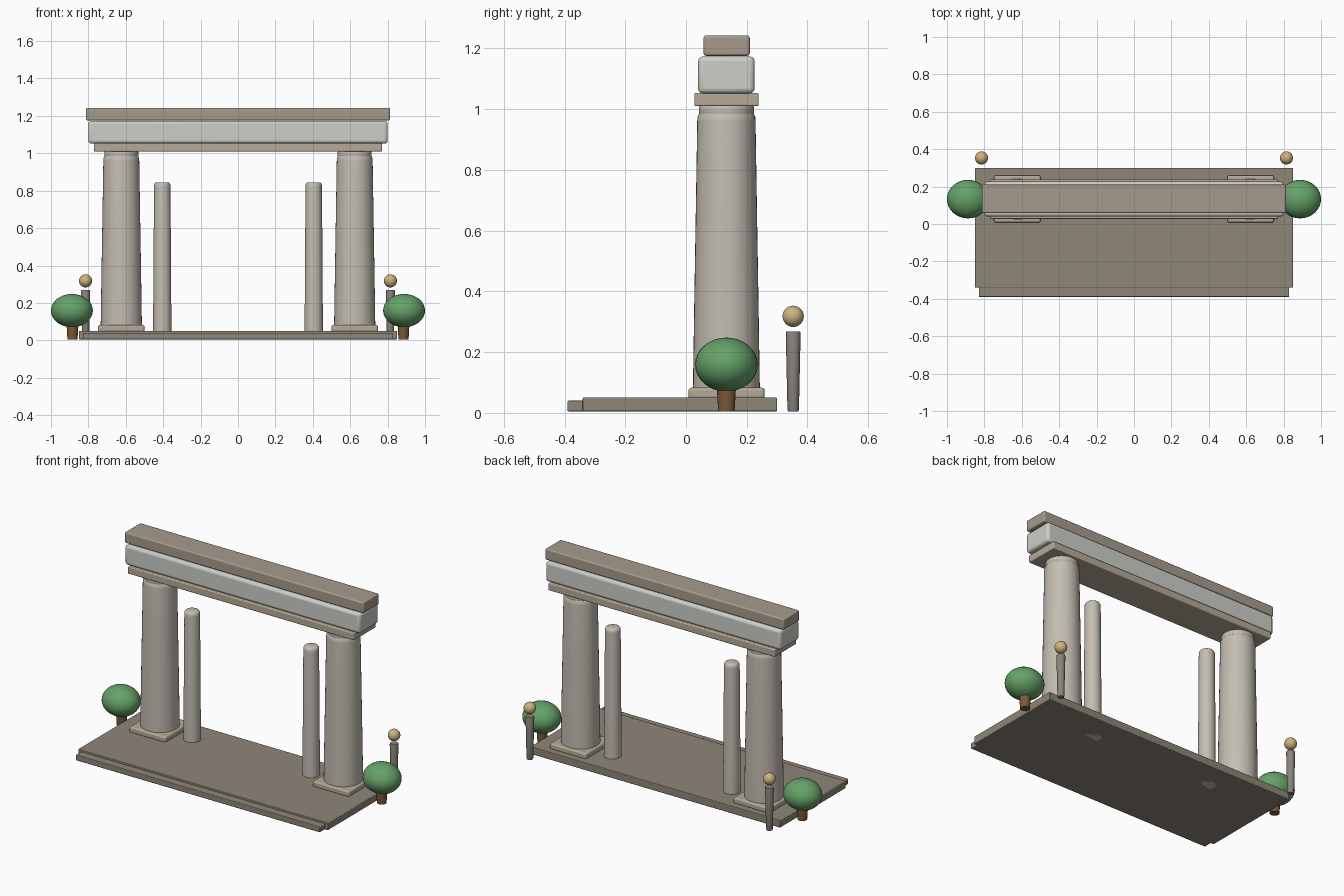
import bpy, math

if "Cube" in bpy.data.objects:
    bpy.data.objects.remove(bpy.data.objects["Cube"])


def material(name, r, g, b):
    m = bpy.data.materials.new(name)
    m.diffuse_color = (r, g, b, 1)
    m.use_nodes = True
    m.node_tree.nodes["Principled BSDF"].inputs["Base Color"].default_value = m.diffuse_color
    return m


PAVING = material("paving_stone", 0.27, 0.24, 0.19)
BEIGE = material("beige_stone", 0.46, 0.40, 0.31)
CORNICE = material("weathered_stone", 0.38, 0.33, 0.27)
SHAFT = material("pale_stone", 0.55, 0.51, 0.45)
WHITE = material("white_stone", 0.62, 0.62, 0.58)
GREEN = material("leaves", 0.13, 0.36, 0.14)
BROWN = material("bark", 0.20, 0.10, 0.04)
POST = material("post_stone", 0.25, 0.23, 0.20)
GOLD = material("lamp", 0.62, 0.45, 0.22)


def finish(name, mat):
    o = bpy.context.object
    o.name = name
    o.data.materials.append(mat)
    bpy.ops.object.shade_smooth_by_angle(angle=math.radians(35))
    return o


def box(name, x, y, z, bevel, mat):
    """Bevelled box from (min, max) ranges."""
    bpy.ops.mesh.primitive_cube_add(size=1, location=[sum(r) / 2 for r in (x, y, z)])
    bpy.context.object.scale = [r[1] - r[0] for r in (x, y, z)]
    bpy.ops.object.transform_apply(location=False, rotation=False, scale=True)
    o = finish(name, mat)
    b = o.modifiers.new("bevel", 'BEVEL')
    b.width, b.segments = bevel, 3
    return o


def lathe(name, profile, x, y, mat, n=40):
    """Solid of revolution from (radius, z) points."""
    verts = [(r * math.cos(2 * math.pi * i / n), r * math.sin(2 * math.pi * i / n), z)
             for r, z in profile for i in range(n)]
    faces = [(k * n + i, k * n + (i + 1) % n, (k + 1) * n + (i + 1) % n, (k + 1) * n + i)
             for k in range(len(profile) - 1) for i in range(n)]
    faces += [tuple(reversed(range(n))), tuple(range(len(verts) - n, len(verts)))]
    me = bpy.data.meshes.new(name)
    me.from_pydata(verts, [], faces)
    o = bpy.data.objects.new(name, me)
    o.location = (x, y, 0)
    bpy.context.collection.objects.link(o)
    bpy.ops.object.select_all(action='DESELECT')
    bpy.context.view_layer.objects.active = o
    o.select_set(True)
    return finish(name, mat)


def ball(name, loc, radii, mat):
    bpy.ops.mesh.primitive_uv_sphere_add(segments=32, ring_count=16, radius=1, location=loc)
    bpy.context.object.scale = radii
    bpy.ops.object.transform_apply(location=False, rotation=False, scale=True)
    return finish(name, mat)


CY = 0.133  # shared depth of columns and trees

# Platform and front step
box("platform", (-0.85, 0.85), (-0.34, 0.30), (0.005, 0.051), 0.004, PAVING)
box("front_step", (-0.83, 0.83), (-0.39, -0.33), (0.005, 0.04), 0.004, PAVING)

# Entablature
box("architrave", (-0.77, 0.77), (0.028, 0.239), (1.01, 1.054), 0.005, BEIGE)
box("frieze", (-0.80, 0.80), (0.04, 0.226), (1.052, 1.174), 0.016, WHITE)
box("cornice", (-0.813, 0.813), (0.058, 0.21), (1.176, 1.243), 0.008, CORNICE)

for s, side in ((-1, "left"), (1, "right")):
    # Main column on its plinth
    cx = s * 0.624
    box(side + "_plinth", (cx - 0.124, cx + 0.124), (0.008, 0.259), (0.045, 0.083), 0.01, BEIGE)
    lathe(side + "_column", [(0.110, 0.05), (0.110, 0.09), (0.106, 0.35), (0.101, 0.65),
                             (0.096, 0.96), (0.095, 0.975), (0.091, 0.982), (0.090, 0.986)],
          cx, CY, SHAFT)
    lathe(side + "_column_neck", [(0.088, 0.98), (0.091, 0.987), (0.091, 1.005), (0.088, 1.012)],
          cx, CY, SHAFT)
    # Slender inner column
    lathe(side + "_inner_column", [(0.049, 0.005), (0.049, 0.06), (0.044, 0.82), (0.043, 0.832),
                                   (0.038, 0.841), (0.030, 0.845)], s * 0.405, CY, SHAFT, 32)
    # Round shrub
    lathe(side + "_trunk", [(0.027, 0.005), (0.033, 0.11)], s * 0.885, CY, BROWN, 20)
    ball(side + "_foliage", (s * 0.888, CY, 0.159), (0.112, 0.103, 0.089), GREEN)
    # Lamp post behind the platform
    lathe(side + "_post", [(0.017, 0.005), (0.019, 0.012), (0.0245, 0.262), (0.023, 0.268)],
          s * 0.815, 0.353, POST, 20)
    ball(side + "_lamp", (s * 0.815, 0.353, 0.318), (0.035, 0.035, 0.035), GOLD)
